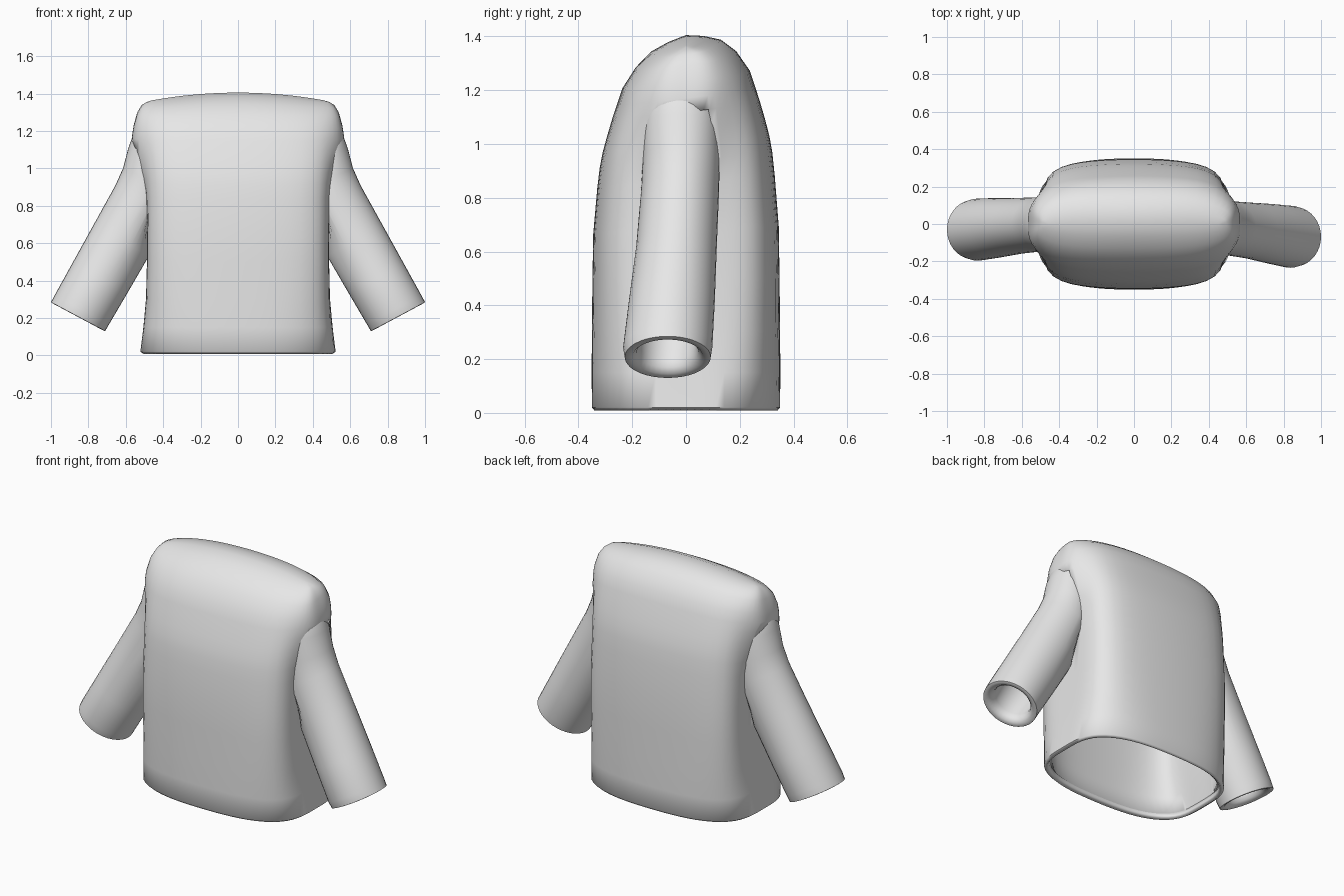
import bpy, bmesh, math
from mathutils import Vector

if "Cube" in bpy.data.objects:
    bpy.data.objects.remove(bpy.data.objects["Cube"])

wool = bpy.data.materials.new("light grey wool")
wool.diffuse_color = (0.8, 0.8, 0.8, 1)
wool.use_nodes = True
wool.node_tree.nodes["Principled BSDF"].inputs["Base Color"].default_value = wool.diffuse_color
WALL = 0.468          # sleeves end inside the torso wall at this x


def finish(name, rings, is_hole):
    """Skin a list of vertex rings into a smooth object, leaving out the hole faces."""
    bm = bmesh.new()
    loops = [[bm.verts.new(p) for p in r] for r in rings]
    n = len(loops[0])
    for a, b in zip(loops, loops[1:]):
        for i in range(n):
            j = (i + 1) % n
            bm.faces.new((a[i], a[j], b[j], b[i]))
    bmesh.ops.remove_doubles(bm, verts=bm.verts, dist=0.0004)
    bmesh.ops.dissolve_degenerate(bm, edges=bm.edges, dist=0.0002)
    bmesh.ops.recalc_face_normals(bm, faces=bm.faces)
    bmesh.ops.delete(bm, geom=[f for f in bm.faces if is_hole(f)], context='FACES')
    me = bpy.data.meshes.new(name)
    bm.to_mesh(me)
    bm.free()
    me.materials.append(wool)
    ob = bpy.data.objects.new(name, me)
    bpy.context.collection.objects.link(ob)
    bpy.context.view_layer.objects.active = ob
    ob.select_set(True)
    bpy.ops.object.shade_smooth_by_angle(angle=math.radians(60))
    ob.select_set(False)
    return ob


def body_ring(z, hx, hy, power, bulge, tilt, bow, n=72):
    """Rounded-box ring with bowed front, shoulder bulge, front-back tilt and bowed top."""
    pts = []
    for i in range(n):
        a = 2 * math.pi * i / n
        c, s = math.cos(a), math.sin(a)
        r = (abs(c) ** power + abs(s) ** power) ** (-1 / power)
        u = c * r
        y = hy * s * r * (1 - 0.12 * u * u)
        x = hx * u
        x += math.copysign(bulge, x) * abs(u) ** 8 * math.exp(-abs(y / 0.16) ** 3)
        pts.append((x, y, z + tilt * y - bow * (x / 0.48) ** 2))
    return pts


def armhole(f):
    c = f.calc_center_median()
    return abs(c.x) > WALL and abs(c.y + 0.01) < 0.1 and 0.66 < c.z < 1.13


# Torso, from the open hem up to the closed shoulder ridge
torso = [
    (0.008, 0.505, 0.340, 3.6, 0, 0, 0), (0.020, 0.522, 0.350, 3.6, 0, 0, 0),
    (0.15, 0.506, 0.351, 4.2, 0, 0, 0), (0.30, 0.492, 0.350, 5, 0, 0, 0),
    (0.50, 0.487, 0.348, 5.8, 0, 0, 0), (0.68, 0.486, 0.345, 6, 0.0, 0.04, 0),
    (0.86, 0.486, 0.330, 6, 0.01, 0.07, 0), (0.94, 0.487, 0.321, 6, 0.03, 0.09, 0),
    (1.00, 0.488, 0.310, 6, 0.05, 0.1, 0),
    (1.06, 0.490, 0.294, 6, 0.06, 0.11, 0.002), (1.125, 0.493, 0.275, 5.8, 0.072, 0.12, 0.005),
    (1.18, 0.497, 0.257, 5.4, 0.070, 0.13, 0.007),
    (1.24, 0.500, 0.237, 5, 0.058, 0.14, 0.01), (1.315, 0.500, 0.187, 4.4, 0.040, 0.16, 0.018),
    (1.366, 0.492, 0.130, 4, 0.026, 0.17, 0.03),
    (1.391, 0.480, 0.065, 3.5, 0.012, 0.17, 0.038), (1.405, 0.460, 0.0, 3, 0, 0, 0.045),
]
body = finish("torso", [body_ring(*r) for r in torso], armhole)
shell = body.modifiers.new("cloth thickness", "SOLIDIFY")
shell.thickness = 0.036
shell.offset = -1 if body.data.polygons[0].normal.dot(body.data.polygons[0].center) > 0 else 1

# Sleeve stations: outer (x, z), inner (x, z), half depth, drop toward the front (0 to 1)
sleeve = [
    ((0.50, 1.27), (0.38, 1.25), 0.08, 0.0), ((0.553, 1.20), (0.37, 1.16), 0.12, 0.0),
    ((0.586, 1.11), (0.36, 1.04), 0.138, 0.0),
    ((0.615, 1.00), (0.34, 0.88), 0.143, 0.0), ((0.655, 0.91), (0.36, 0.745), 0.145, 0.08),
    ((0.77, 0.702), (0.477, 0.53), 0.150, 0.35), ((0.885, 0.494), (0.593, 0.33), 0.160, 0.7),
    ((0.98, 0.322), (0.69, 0.165), 0.166, 1.0), ((1.0, 0.285), (0.71, 0.13), 0.160, 1.0),
]


def sleeve_ring(station, sign, drift, start, scale=1.0, slide=0.0, n=36):
    (ox, oz), (ix, iz), depth, t = station
    mid = Vector(((ox + ix) / 2, 0, (oz + iz) / 2)) - Vector((0.483, 0, -0.876)) * slide
    half = Vector(((ox - ix) / 2, 0, (oz - iz) / 2)) * scale
    pts = []
    for i in range(n):
        a = 2 * math.pi * i / n
        p = mid + half * math.cos(a)
        y = start + drift * t + depth * scale * math.sin(a)
        pts.append((sign * max(p.x, WALL), y, p.z))
    return pts


def inside_wall(f):
    return all(abs(v.co.x) < WALL + 0.0005 for v in f.verts)


# Sleeves with a thick rolled cuff, hollow through to the torso
for name, sign, drift, start in (("right_sleeve", 1, -0.05, -0.018), ("left_sleeve", -1, -0.03, 0.0)):
    rings = [sleeve_ring(s, sign, drift, start) for s in sleeve]
    for scale, slide in ((0.94, -0.002), (0.82, 0.002), (0.72, 0.02), (0.68, 0.05)):
        rings.append(sleeve_ring(sleeve[-1], sign, drift, start, scale, slide))
    for s in reversed(sleeve[2:7]):
        rings.append(sleeve_ring(s, sign, drift, start, 0.76))
    finish(name, rings, inside_wall)
